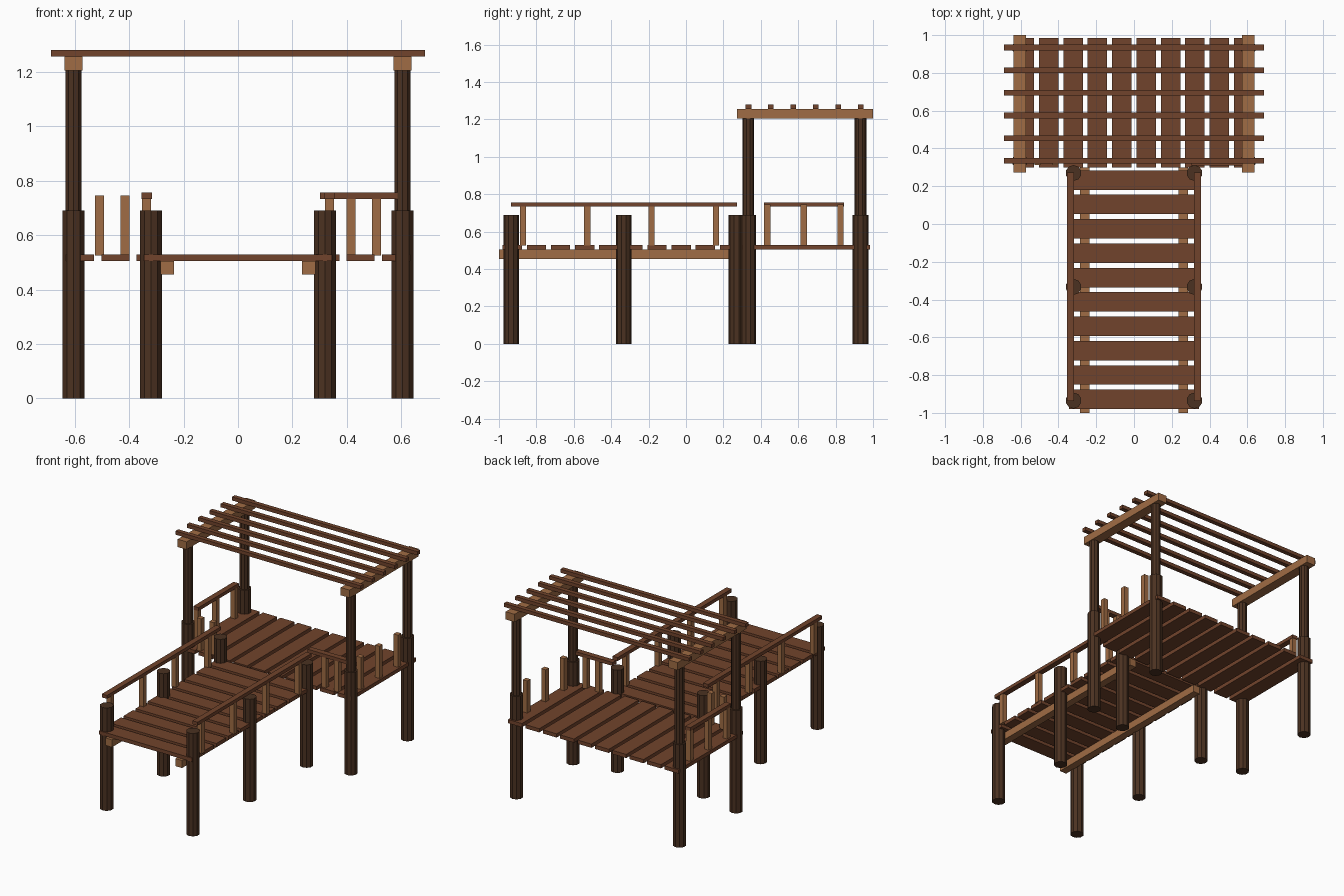
import bpy

cube = bpy.data.objects.get("Cube")
if cube:
    bpy.data.objects.remove(cube, do_unlink=True)


def make_material(name, rgb):
    mat = bpy.data.materials.new(name)
    mat.use_nodes = True
    color = (*rgb, 1.0)
    mat.diffuse_color = color
    mat.node_tree.nodes["Principled BSDF"].inputs["Base Color"].default_value = color
    return mat


DARK = make_material("dark post wood", (0.07, 0.031, 0.015))
RED = make_material("red brown board wood", (0.165, 0.057, 0.025))
LIGHT = make_material("light beam wood", (0.35, 0.15, 0.058))


def box(name, center, size, mat):
    bpy.ops.mesh.primitive_cube_add(size=1, location=center)
    obj = bpy.context.object
    obj.name = name
    obj.scale = size
    bpy.ops.object.transform_apply(location=False, rotation=False, scale=True)
    obj.data.materials.append(mat)


def pole(name, x, y, radius, bottom, top):
    bpy.ops.mesh.primitive_cylinder_add(
        vertices=10, radius=radius, depth=top - bottom,
        location=(x, y, (bottom + top) / 2))
    obj = bpy.context.object
    obj.name = name
    obj.data.materials.append(DARK)


DECK_Z, DECK_T = 0.517, 0.025
PITCH = 0.129
RAIL_Z, RAIL_T, RAIL_W = 0.745, 0.023, 0.038
BAL_W, BAL_BOTTOM = 0.033, 0.525


def baluster(name, x, y):
    box(name, (x, y, (BAL_BOTTOM + RAIL_Z) / 2),
        (BAL_W, BAL_W, RAIL_Z - BAL_BOTTOM), LIGHT)


# Deck boards: walkway boards run across, platform boards run front to back
for i in range(10):
    step = (i - 4.5) * PITCH
    box("walkway_board", (0, step - 0.348, DECK_Z), (0.69, 0.103, DECK_T), RED)
    box("platform_board", (step, 0.642, DECK_Z), (0.103, 0.684, DECK_T), RED)

for side, word in ((-1, "right"), (1, "left")):
    # Walkway posts, joist, rail and balusters
    for y in (-0.935, -0.333, 0.27):
        pole(word + "_walkway_post", side * 0.32, y, 0.042, 0, 0.69)
    box(word + "_walkway_joist", (side * 0.26, -0.35, 0.48), (0.05, 1.3, 0.05), LIGHT)
    box(word + "_walkway_rail", (side * 0.336, -0.332, RAIL_Z), (RAIL_W, 1.208, RAIL_T), RED)
    for i in range(4):
        baluster(word + "_walkway_baluster", side * 0.336, -0.872 + i * 0.344)

    # Platform posts with slimmer roof columns above
    for y in (0.333, 0.933):
        pole(word + "_platform_post", side * 0.605, y, 0.042, 0, 0.69)
        pole(word + "_roof_column", side * 0.605, y, 0.031, 0.68, 1.21)

    # Platform balusters along the side and the front edge
    for y in (0.434, 0.63, 0.826):
        baluster(word + "_side_baluster", side * 0.605, y)
    for x in (0.416, 0.509):
        baluster(word + "_front_baluster", side * x, 0.33)

    # Roof beam
    box(word + "_roof_beam", (side * 0.605, 0.636, 1.231), (0.066, 0.728, 0.052), LIGHT)

# Platform rails: one on the right side, one on the left front edge
box("right_side_rail", (-0.605, 0.631, RAIL_Z), (RAIL_W, 0.428, RAIL_T), RED)
box("left_front_rail", (0.462, 0.328, RAIL_Z), (0.322, RAIL_W, RAIL_T), RED)

# Roof slats
for i in range(6):
    box("roof_slat", (0, 0.334 + i * 0.12, 1.269), (1.375, 0.03, 0.024), RED)
